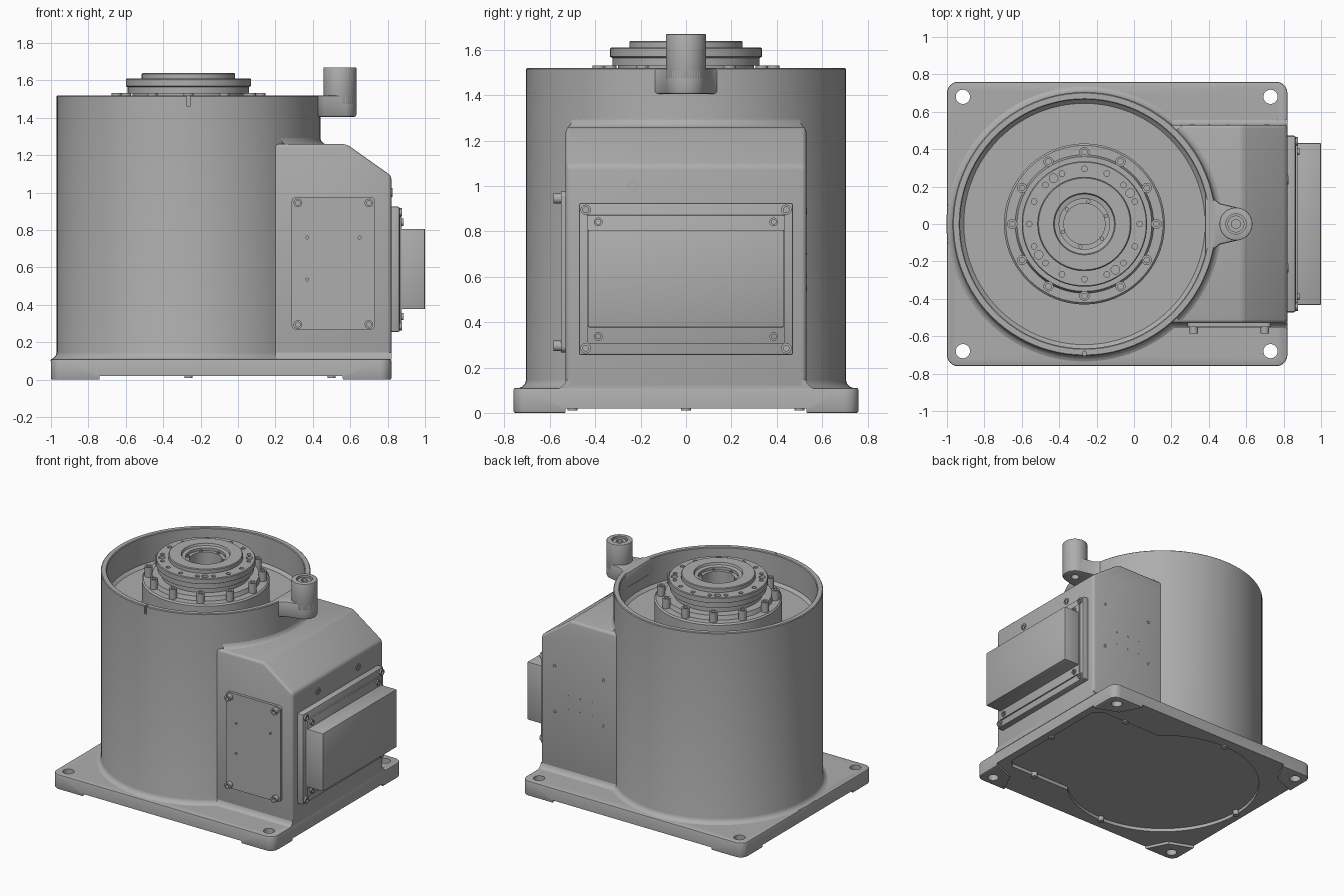
import bpy, bmesh, math
from mathutils import Vector, Matrix

cube = bpy.data.objects.get("Cube")
if cube:
    bpy.data.objects.remove(cube)

grey = bpy.data.materials.new("machine_grey")
grey.use_nodes = True
COLOUR = (0.42, 0.42, 0.42, 1)
grey.diffuse_color = COLOUR
for node in grey.node_tree.nodes:
    if node.type == 'BSDF_PRINCIPLED':
        node.inputs["Base Color"].default_value = COLOUR

AXIS_X = -0.265          # centre line of the drum
UP, RIGHT, FRONT, BACK = (Vector(v) for v in ((0, 0, 1), (1, 0, 0), (0, -1, 0), (0, 1, 0)))


def add(name, bm):
    bmesh.ops.recalc_face_normals(bm, faces=bm.faces)
    me = bpy.data.meshes.new(name)
    bm.to_mesh(me)
    bm.free()
    ob = bpy.data.objects.new(name, me)
    bpy.context.collection.objects.link(ob)
    me.materials.append(grey)
    return ob


def apply(ob, mod):
    bpy.context.view_layer.objects.active = ob
    bpy.ops.object.modifier_apply(modifier=mod.name)


def finish(ob, bevel=0, segments=3):
    bpy.ops.object.select_all(action='DESELECT')
    ob.select_set(True)
    bpy.context.view_layer.objects.active = ob
    if bevel:
        mod = ob.modifiers.new("bevel", 'BEVEL')
        mod.width, mod.segments, mod.limit_method = bevel, segments, 'ANGLE'
        mod.angle_limit = math.radians(30)
        apply(ob, mod)
    bpy.ops.object.shade_smooth_by_angle(angle=math.radians(32))
    return ob


def cut(ob, *cutters):
    for c in cutters:
        c.hide_render = True
        mod = ob.modifiers.new("cut", 'BOOLEAN')
        mod.operation, mod.solver, mod.object = 'DIFFERENCE', 'EXACT', c
        apply(ob, mod)
        bpy.data.objects.remove(c)


def prism(name, pts, lo, hi, along='z'):
    """Extrude an outline along z, or an xz outline along y."""
    bm = bmesh.new()
    place = (lambda p, h: (p[0], p[1], h)) if along == 'z' else (lambda p, h: (p[0], h, p[1]))
    a = [bm.verts.new(place(p, lo)) for p in pts]
    b = [bm.verts.new(place(p, hi)) for p in pts]
    bm.faces.new(a)
    bm.faces.new(b)
    for i in range(len(pts)):
        j = (i + 1) % len(pts)
        bm.faces.new((a[i], a[j], b[j], b[i]))
    return add(name, bm)


def box(name, x, y, z):
    return prism(name, [(x[0], y[0]), (x[1], y[0]), (x[1], y[1]), (x[0], y[1])], *z)


def arc(cx, cy, r, start, end, n):
    angles = [math.radians(start + (end - start) * i / n) for i in range(n + 1)]
    return [(cx + r * math.cos(a), cy + r * math.sin(a)) for a in angles]


def rounded(x0, x1, y0, y1, r, n=6):
    corners = ((x1 - r, y1 - r), (x0 + r, y1 - r), (x0 + r, y0 + r), (x1 - r, y0 + r))
    return [p for k, c in enumerate(corners) for p in arc(*c, r, 90 * k, 90 * k + 90, n)]


def lathe(name, profile, start=0, end=360, steps=96):
    bm = bmesh.new()
    rows = [[bm.verts.new((x, y, z)) for x, y in arc(AXIS_X, 0, r, start, end, steps)]
            for r, z in profile]
    for a, b in zip(rows, rows[1:]):
        for i in range(steps):
            bm.faces.new((a[i], a[i + 1], b[i + 1], b[i]))
    bmesh.ops.remove_doubles(bm, verts=bm.verts, dist=1e-5)
    bmesh.ops.dissolve_degenerate(bm, edges=bm.edges, dist=1e-5)
    return add(name, bm)


def cylinders(name, spots, axis, height, socket=0, sides=20):
    """Equal-height cylinders (x, y, z, radius) rising along an axis, with optional sockets."""
    bm = bmesh.new()
    turn = UP.rotation_difference(axis).to_matrix().to_4x4()
    for x, y, z, r in spots:
        m = Matrix.Translation(Vector((x, y, z)) + axis * height / 2) @ turn
        bmesh.ops.create_cone(bm, cap_ends=True, segments=sides, radius1=r, radius2=r,
                              depth=height, matrix=m)
    if socket:
        bm.normal_update()
        tops = [f for f in bm.faces if f.normal.dot(axis) > 0.9]
        bmesh.ops.inset_individual(bm, faces=tops, thickness=spots[0][3] * 0.45)
        sunk = bmesh.ops.extrude_discrete_faces(bm, faces=tops)["faces"]
        bmesh.ops.translate(bm, vec=-axis * socket, verts=[v for f in sunk for v in f.verts])
    return add(name, bm)


def bolts(name, spots, axis, height):
    return finish(cylinders(name, spots, axis, height, height * 0.5))


# Base plate with corner feet, pan recess and mounting holes
base = finish(prism("base_plate", rounded(-1, 0.82, -0.76, 0.76, 0.06), 0, 0.11), 0.008, 2)
relief = []
for k, (sx, sy) in enumerate(((1, 1), (-1, 1), (-1, -1), (1, -1))):
    ex = 0.82 if sx > 0 else -1
    step = [(ex + 0.1 * sx, 0.53 * sy), (ex, 0.53 * sy), (ex - 0.18 * sx, 0.6 * sy),
            (ex - 0.26 * sx, 0.76 * sy), (ex - 0.26 * sx, 0.86 * sy)]
    relief += step[::-1] if k % 2 else step
pan = arc(AXIS_X, 0, 0.68, 47.3, 312.7, 64) + [(0.7, -0.5), (0.76, -0.44), (0.76, 0.44), (0.7, 0.5)]
cut(base, prism("relief_cutter", relief, -0.1, 0.02), prism("pan_cutter", pan, -0.1, 0.045),
    cylinders("hole_cutter", [(x, y, -0.1, 0.038) for x in (-0.915, 0.73) for y in (-0.68, 0.68)],
              UP, 0.4, sides=32))
finish(base)
pan_spots = [(AXIS_X, 0.68), (AXIS_X, -0.68), (0.5, 0.5), (0.5, -0.5), (-0.94, 0), (0.76, 0)]
finish(cylinders("pan_screws", [(x, y, 0.01, 0.022) for x, y in pan_spots], UP, 0.06))

# Drum with a flared foot and an open well at the top
drum = lathe("drum", [(0, 0.1), (0.738, 0.1), (0.735, 0.11), (0.722, 0.116), (0.71, 0.128),
                      (0.705, 0.145), (0.705, 1.515), (0.7, 1.52), (0.67, 1.52), (0.665, 1.515),
                      (0.665, 1.32), (0.645, 1.3), (0, 1.3)])
cut(drum, box("notch_cutter", (AXIS_X - 0.009, AXIS_X + 0.009), (-0.75, -0.685), (1.46, 1.6)))
finish(drum)

# Side housing with sloped shoulder, foot fillet and fillet against the drum
finish(prism("side_housing", [(-0.1, 0.1), (0.82, 0.1), (0.82, 1.09), (0.58, 1.26), (-0.1, 1.26)],
             -0.53, 0.53, 'y'), 0.02)
bm = bmesh.new()
rows = [[bm.verts.new((x, y, z)) for x, y in ((0.1, -w), (0.82, -w), (0.82, w), (0.1, w))]
        for w, z in ((0.56, 0.108), (0.547, 0.116), (0.535, 0.128), (0.53, 0.145))]
for a, b in zip(rows, rows[1:]):
    for i in range(4):
        bm.faces.new((a[i], a[(i + 1) % 4], b[(i + 1) % 4], b[i]))
bm.faces.new(rows[0])
bm.faces.new(rows[-1])
finish(add("housing_foot_fillet", bm))
finish(lathe("housing_top_fillet", [(0.738, 1.258), (0.722, 1.264), (0.71, 1.276), (0.704, 1.295)],
             -45.5, 45.5, 32))

# Output flange: collar, neck, rim, raised hub and bore
flange = lathe("output_flange", [
    (0, 1.28), (0.43, 1.28), (0.43, 1.45), (0.42, 1.46), (0.37, 1.46), (0.36, 1.49), (0.3, 1.49),
    (0.3, 1.53), (0.325, 1.53), (0.325, 1.565), (0.335, 1.57), (0.335, 1.605), (0.33, 1.61),
    (0.25, 1.61), (0.25, 1.635), (0.245, 1.64), (0.165, 1.64), (0.16, 1.625), (0.135, 1.62),
    (0.135, 1.6), (0.11, 1.6), (0.11, 1.34), (0, 1.34)])
holes = []
for quarter in range(4):
    for angle, r in ((0, 0.015), (24, 0.015), (34, 0.023), (45, 0.015), (66, 0.015)):
        a = math.radians(angle + 90 * quarter)
        holes.append((AXIS_X + 0.295 * math.cos(a), 0.295 * math.sin(a), 1.585, r))
cut(flange, cylinders("flange_hole_cutter", holes, UP, 0.1))
finish(flange)
ring = arc(AXIS_X, 0, 0.385, 0, 360, 12)[:-1]
bolts("collar_bolts", [(x, y, 1.455, 0.027) for x, y in ring], UP, 0.077)
hub = arc(AXIS_X, 0, 0.122, 20, 380, 6)[:-1]
bolts("hub_screws", [(x, y, 1.595, 0.011) for x, y in hub], UP, 0.015)

# Lug with an upright boss and socket screw
BOSS = 0.545
web = [(0.38, -0.2), (0.415, -0.145), (0.46, -0.11)] + arc(BOSS, 0, 0.088, -70, 70, 16)
web += [(0.46, 0.11), (0.415, 0.145), (0.38, 0.2)]
lug = finish(prism("lug_web", web, 1.405, 1.52), 0.012, 2)
cut(lug, cylinders("lug_hole_cutter", [(BOSS, 0, 1.3, 0.028)], UP, 0.15))
finish(lug)
boss = finish(cylinders("lug_boss", [(BOSS, 0, 1.47, 0.088)], UP, 0.2, sides=48), 0.005, 2)
cut(boss, cylinders("boss_cutter", [(BOSS, 0, 1.62, 0.054)], UP, 0.2, sides=32))
finish(boss)
screw = cylinders("lug_screw", [(BOSS, 0, 1.61, 0.045)], UP, 0.05, sides=32)
cut(screw, cylinders("hex_cutter", [(BOSS, 0, 1.635, 0.026)], UP, 0.1, sides=6))
finish(screw)

# Front access cover
cover = prism("front_cover", rounded(0.287, 0.733, 0.267, 0.977, 0.025), -0.55, -0.52, 'y')
cut(cover, cylinders("cover_hole_cutter", [(0.37, -0.54, 0.76, 0.008), (0.65, -0.54, 0.76, 0.008),
                                           (0.37, -0.54, 0.535, 0.008)], FRONT, 0.1, sides=12))
finish(cover)
bolts("front_cover_bolts", [(x, -0.54, z, 0.023) for x in (0.32, 0.7) for z in (0.295, 0.945)],
      FRONT, 0.045)

# Back wall fixing points
bolts("back_fixings", [(x, 0.525, z, 0.013) for x in (0.31, 0.71) for z in (0.55, 0.89)], BACK, 0.008)
finish(cylinders("back_pins", [(0.4 + 0.1 * (i % 3), 0.525, 0.6 + 0.1 * (i // 3), 0.005)
                               for i in range(6)], BACK, 0.008, sides=8))

# Connector box on the side: mounting frame, raised panel and cover
finish(box("connector_frame", (0.8, 0.865), (-0.472, 0.472), (0.255, 0.925)), 0.01, 2)
finish(box("connector_panel", (0.85, 0.875), (-0.437, 0.437), (0.305, 0.872)), 0.004, 2)
finish(box("connector_box", (0.85, 1.0), (-0.433, 0.433), (0.377, 0.807)), 0.006, 2)
bolts("frame_bolts", [(0.855, y, z, 0.023) for y in (-0.442, 0.442) for z in (0.285, 0.895)],
      RIGHT, 0.022)
bolts("panel_bolts", [(0.865, y, z, 0.019) for y in (-0.387, 0.387) for z in (0.337, 0.842)],
      RIGHT, 0.02)
bolts("housing_plugs", [(0.81, y, 1.0, 0.024) for y in (-0.235, 0.235)], RIGHT, 0.016)
